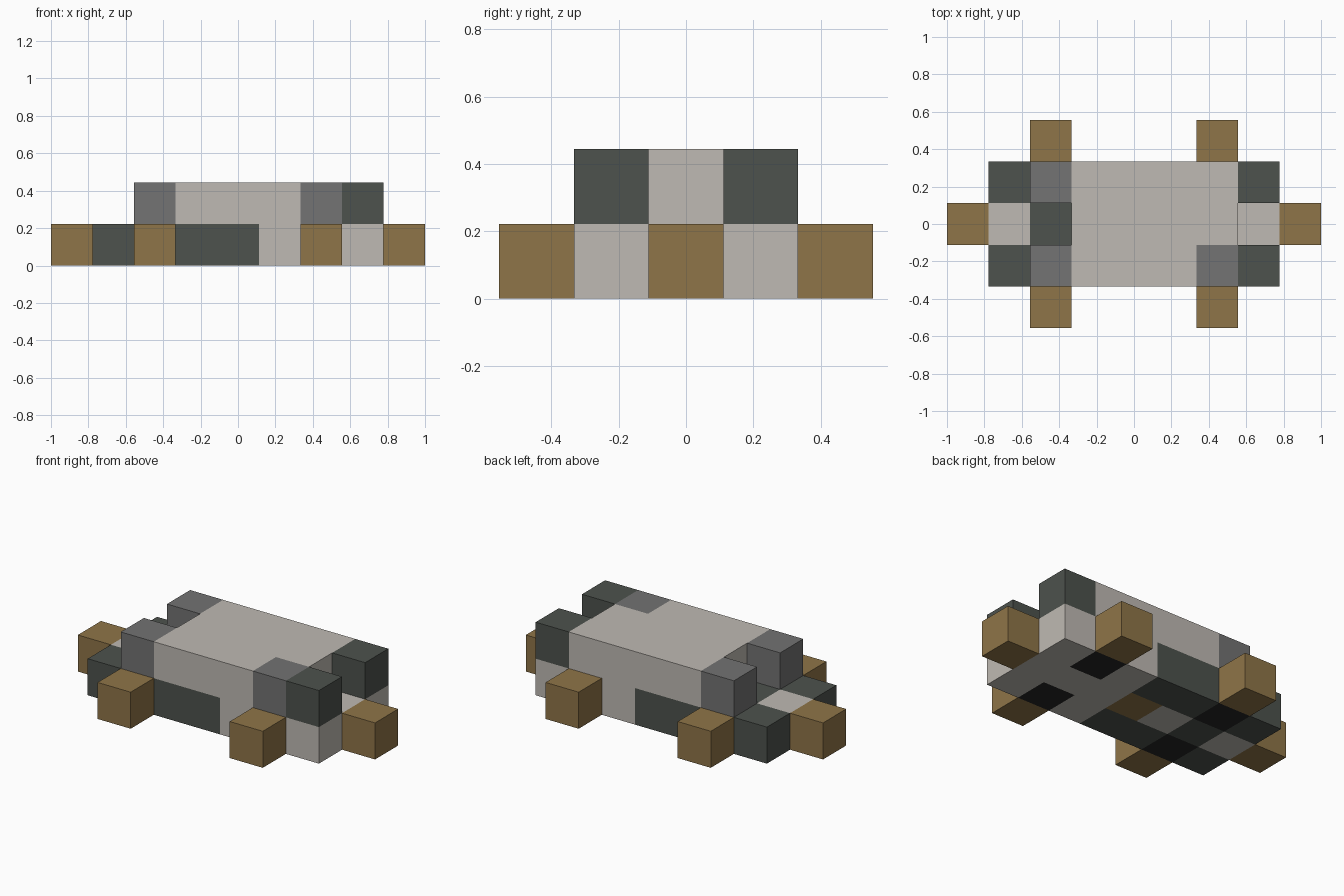
import bpy
import bmesh
from mathutils import Vector

cube = bpy.data.objects.get("Cube")
if cube:
    bpy.data.objects.remove(cube, do_unlink=True)

CELL = 2 / 9  # the model is nine blocks long


def make_material(name, rgb):
    """Flat material from 0-255 display values."""
    linear = [((v / 255 + 0.055) / 1.055) ** 2.4 for v in rgb]
    mat = bpy.data.materials.new(name)
    mat.use_nodes = True
    mat.diffuse_color = (*linear, 1)
    bsdf = next(n for n in mat.node_tree.nodes if n.type == 'BSDF_PRINCIPLED')
    bsdf.inputs["Base Color"].default_value = (*linear, 1)
    return mat


MATERIALS = {
    "L": make_material("pale stone", (191, 186, 179)),
    "G": make_material("mid grey", (115, 115, 115)),
    "D": make_material("dark slate", (77, 82, 77)),
    "B": make_material("brown", (143, 117, 72)),
    "K": make_material("near black", (36, 36, 36)),
}


def layer(rows, first_x, z):
    """Read a block plan, back row first, as {cell: colour}."""
    return {(first_x + i, 1 - j, z): key
            for j, row in enumerate(rows)
            for i, key in enumerate(row) if key != "."}


# Body plans: back, middle and front rows, from -x to +x
parts = {
    "lower_body": layer(["DKDDLKL", "LDLBLLL", "DKDDLKL"], -3, 0),
    "upper_body": layer([".LLLL", ".LLLL", ".LLL."], -2, 1),
}

# Feet at both ends and along both sides
for side, sx in (("right", -1), ("left", 1)):
    parts[side + "_end_foot"] = {(4 * sx, 0, 0): "B"}
    for end, sy in (("front", -1), ("back", 1)):
        parts[f"{end}_{side}_foot"] = {(2 * sx, 2 * sy, 0): "B"}

# Raised dark posts and grey corner blocks
for end, sy in (("front", -1), ("back", 1)):
    parts[end + "_post"] = {(3, sy, 1): "D"}
    parts[end + "_right_corner"] = {(-2, sy, 1): "G"}
parts["front_left_corner"] = {(2, -1, 1): "G"}

occupied = {cell for cells in parts.values() for cell in cells}


def build_part(name, cells):
    """Blocks joined into one surface, leaving out faces between neighbours."""
    bm = bmesh.new()
    keys = sorted(set(cells.values()))
    for cell, key in cells.items():
        centre = (Vector(cell) + Vector((0, 0, 0.5))) * CELL
        for axis in range(3):
            for sign in (-1, 1):
                normal = Vector((0, 0, 0))
                normal[axis] = sign
                if tuple(int(c + n) for c, n in zip(cell, normal)) in occupied:
                    continue
                u = Vector((0, 0, 0))
                u[(axis + 1) % 3] = 1
                v = normal.cross(u)
                corners = [normal + u + v, normal - u + v, normal - u - v, normal + u - v]
                face = bm.faces.new([bm.verts.new(centre + c * CELL / 2) for c in corners])
                face.material_index = keys.index(key)
    bmesh.ops.remove_doubles(bm, verts=bm.verts, dist=CELL / 100)
    mesh = bpy.data.meshes.new(name)
    bm.to_mesh(mesh)
    bm.free()
    for key in keys:
        mesh.materials.append(MATERIALS[key])
    bpy.context.collection.objects.link(bpy.data.objects.new(name, mesh))


for part_name, part_cells in parts.items():
    build_part(part_name, part_cells)
